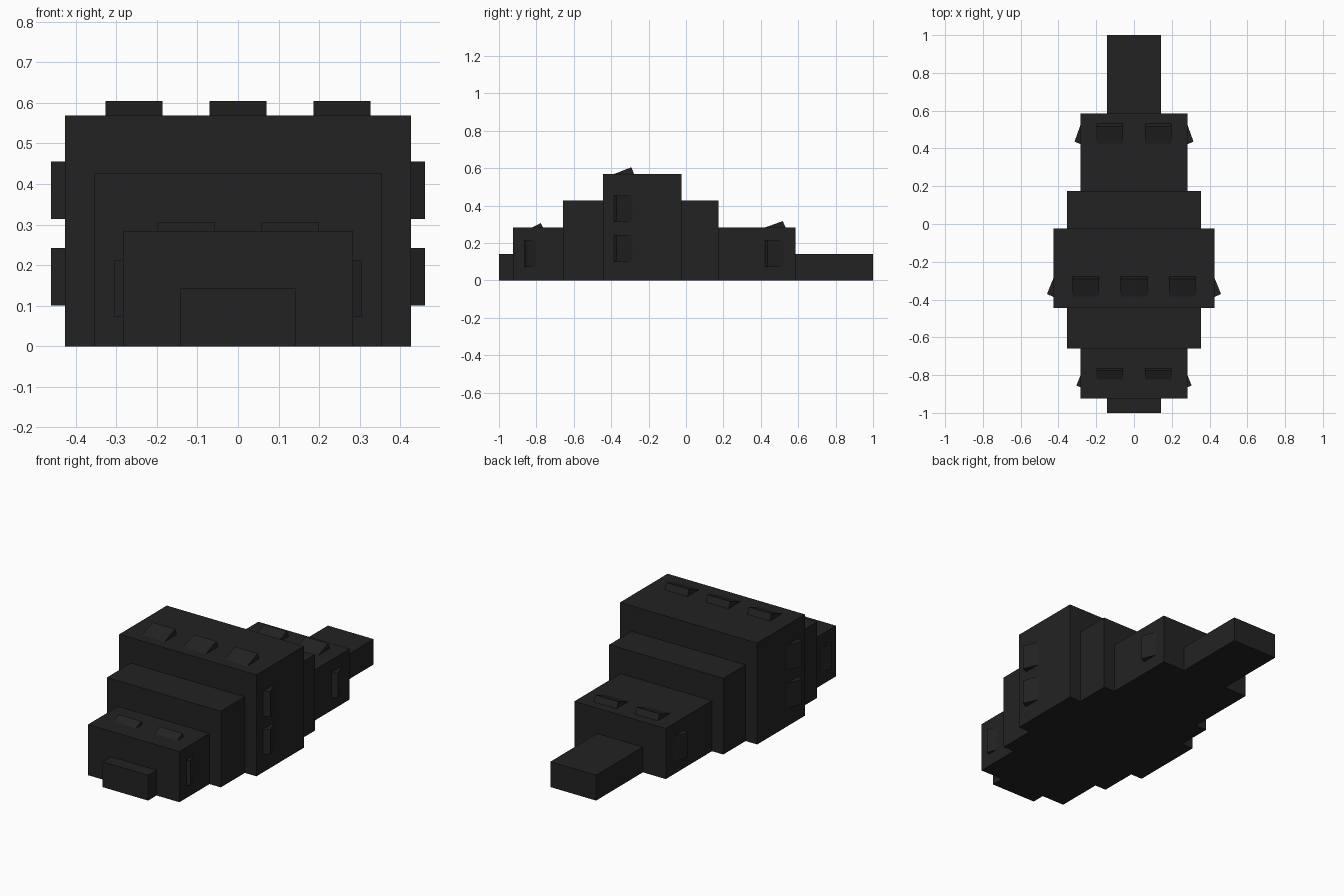
import bpy
import bmesh

cube = bpy.data.objects.get("Cube")
if cube:
    bpy.data.objects.remove(cube, do_unlink=True)

# Single charcoal material
COLOUR = (0.0165, 0.0165, 0.0165, 1)
charcoal = bpy.data.materials.new("charcoal")
charcoal.use_nodes = True
charcoal.diffuse_color = COLOUR
charcoal.node_tree.nodes["Principled BSDF"].inputs["Base Color"].default_value = COLOUR


def prism(name, ring, offset):
    """Extrude a planar ring of points by an offset vector."""
    bm = bmesh.new()
    face = bm.faces.new([bm.verts.new(p) for p in ring])
    result = bmesh.ops.extrude_face_region(bm, geom=[face])
    verts = [v for v in result["geom"] if isinstance(v, bmesh.types.BMVert)]
    bmesh.ops.translate(bm, vec=offset, verts=verts)
    bmesh.ops.recalc_face_normals(bm, faces=bm.faces)
    mesh = bpy.data.meshes.new(name)
    bm.to_mesh(mesh)
    bm.free()
    mesh.materials.append(charcoal)
    obj = bpy.data.objects.new(name, mesh)
    bpy.context.collection.objects.link(obj)


def block(name, y0, y1, half_width, height):
    w = half_width
    prism(name, [(-w, y0, 0), (w, y0, 0), (w, y0, height), (-w, y0, height)],
          (0, y1 - y0, 0))


def top_spike(name, x, surface, start, peak, end, rise):
    """Ramp on a roof, rising toward the back."""
    x0, base = x - 0.0705, surface - 0.01
    prism(name, [(x0, start, base), (x0, start, surface), (x0, peak, surface + rise),
                 (x0, end, surface), (x0, end, base)], (0.141, 0, 0))


def side_spikes(name, surface, z, front, peak, end, rise):
    """Pair of ramps on the side walls, flaring toward the front."""
    for side, s in (("left", 1), ("right", -1)):
        base = surface - 0.01
        prism(f"{side}_{name}",
              [(s * base, front, z), (s * surface, front, z), (s * (surface + rise), peak, z),
               (s * surface, end, z), (s * base, end, z)], (0, 0, 0.141))


# Stepped body: name, front y, back y, half width, height
for part in (("snout", -1.0, -0.925, 0.142, 0.142),
             ("head", -0.925, -0.658, 0.284, 0.284),
             ("front_body", -0.658, -0.445, 0.354, 0.427),
             ("middle_body", -0.445, -0.023, 0.426, 0.569),
             ("rear_body", -0.023, 0.175, 0.354, 0.427),
             ("tail_base", 0.175, 0.585, 0.284, 0.284),
             ("tail_tip", 0.585, 1.0, 0.142, 0.142)):
    block(*part)

# Roof spikes
for i, x in enumerate((-0.256, 0, 0.256)):
    top_spike(f"middle_roof_spike_{i + 1}", x, 0.569, -0.384, -0.292, -0.278, 0.036)
for i, x in enumerate((-0.128, 0.128)):
    top_spike(f"head_spike_{i + 1}", x, 0.284, -0.822, -0.776, -0.765, 0.023)
    top_spike(f"tail_spike_{i + 1}", x, 0.284, 0.426, 0.517, 0.533, 0.033)

# Side spikes
side_spikes("middle_lower_side_spike", 0.426, 0.101, -0.386, -0.371, -0.285, 0.035)
side_spikes("middle_upper_side_spike", 0.426, 0.314, -0.386, -0.371, -0.285, 0.035)
side_spikes("head_side_spike", 0.284, 0.072, -0.864, -0.855, -0.802, 0.021)
side_spikes("tail_side_spike", 0.284, 0.072, 0.423, 0.436, 0.522, 0.031)
